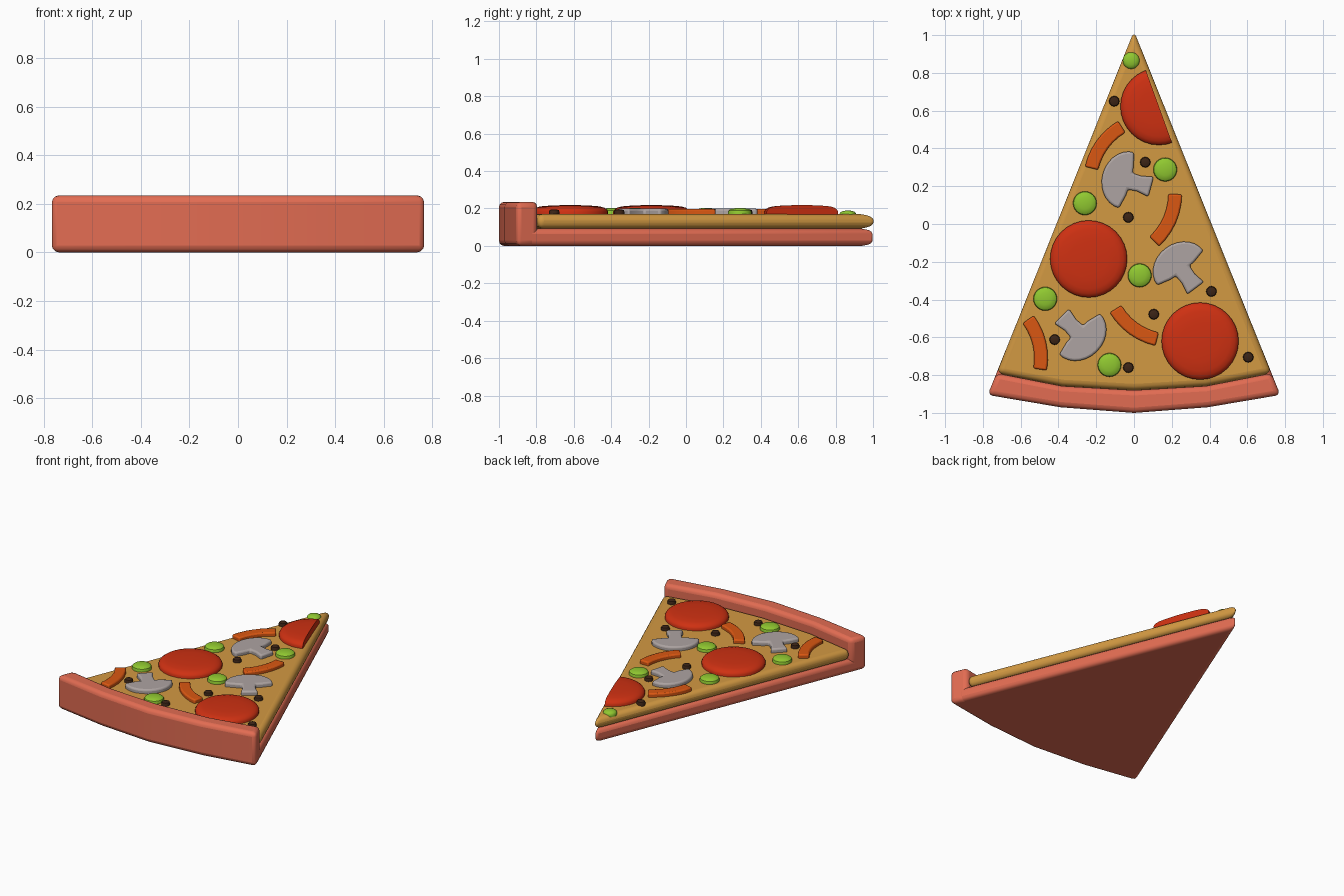
import bpy, bmesh, math
from mathutils import Vector

if "Cube" in bpy.data.objects:
    bpy.data.objects.remove(bpy.data.objects["Cube"])


def material(name, rgb):
    m = bpy.data.materials.new(name)
    m.diffuse_color = (*rgb, 1)
    m.use_nodes = True
    m.node_tree.nodes["Principled BSDF"].inputs["Base Color"].default_value = m.diffuse_color
    return m


CRUST = material("baked crust", (0.76, 0.15, 0.085))
CHEESE = material("golden cheese", (0.65, 0.32, 0.055))
RED = material("sausage red", (0.62, 0.03, 0.006))
GREEN = material("pepper green", (0.28, 0.58, 0.03))
ORANGE = material("strip orange", (0.70, 0.095, 0.006))
GREY = material("mushroom grey", (0.42, 0.37, 0.36))
BLACK = material("olive brown", (0.045, 0.018, 0.008))


def finish(bm, name, mat, bevel=0, segments=3):
    bmesh.ops.recalc_face_normals(bm, faces=bm.faces)
    me = bpy.data.meshes.new(name)
    bm.to_mesh(me)
    bm.free()
    ob = bpy.data.objects.new(name, me)
    bpy.context.collection.objects.link(ob)
    me.materials.append(mat)
    if bevel:
        mod = ob.modifiers.new("round", 'BEVEL')
        mod.width = bevel
        mod.segments = segments
        mod.limit_method = 'ANGLE'
        mod.angle_limit = math.radians(35)
    bpy.ops.object.select_all(action='DESELECT')
    ob.select_set(True)
    bpy.context.view_layer.objects.active = ob
    bpy.ops.object.shade_smooth_by_angle(angle=math.radians(32))
    return ob


def prism(name, pts, z0, z1, mat, bevel, segments=3):
    """Upright prism over a 2D outline with rounded edges."""
    bm = bmesh.new()
    f = bm.faces.new([bm.verts.new((x, y, z0)) for x, y in pts])
    ext = bmesh.ops.extrude_face_region(bm, geom=[f])
    verts = [v for v in ext["geom"] if isinstance(v, bmesh.types.BMVert)]
    bmesh.ops.translate(bm, verts=verts, vec=(0, 0, z1 - z0))
    return finish(bm, name, mat, bevel, segments)


def dome(name, x, y, r, z0, profile, mat, n=32, cut=None):
    """Lathed button; profile is (radius fraction, z). cut keeps one half."""
    bm = bmesh.new()
    rings = []
    for f, z in [(1, z0)] + profile:
        rings.append([bm.verts.new((x + r * f * math.cos(2 * math.pi * i / n),
                                    y + r * f * math.sin(2 * math.pi * i / n), z)) for i in range(n)])
    for a, b in zip(rings, rings[1:]):
        for i in range(n):
            j = (i + 1) % n
            bm.faces.new((a[i], a[j], b[j], b[i]))
    bm.faces.new(rings[0])
    bm.faces.new(rings[-1])
    if cut:
        res = bmesh.ops.bisect_plane(bm, geom=bm.verts[:] + bm.edges[:] + bm.faces[:],
                                     plane_co=(x, y, 0), plane_no=cut, clear_outer=True)
        edges = [e for e in bm.edges if e.is_boundary]
        bmesh.ops.holes_fill(bm, edges=edges, sides=0)
    return finish(bm, name, mat)


def arc(half):
    """Mirror the right half of a back arc into a full left-to-right arc."""
    return [(-x, y) for x, y in reversed(half[1:])] + half


# Dough and cheese
outer = arc([(0, -1.0), (0.39, -0.97), (0.775, -0.905)])
inner = arc([(0, -0.88), (0.38, -0.858), (0.728, -0.79)])
middle = arc([(0, -0.94), (0.385, -0.915), (0.752, -0.848)])
prism("crust_rim", outer + inner[::-1], 0, 0.235, CRUST, 0.028)
prism("dough_base", middle + [(0, 1.015)], 0, 0.092, CRUST, 0.028)
prism("cheese_layer", inner + [(0, 1.022)], 0.092, 0.17, CHEESE, 0.034, 4)

# Sausage slices, the last one cut in half by the slice edge
SLICE = [(1, 0.183), (0.97, 0.194), (0.9, 0.204), (0.78, 0.211), (0.5, 0.216), (0.15, 0.218)]
for i, (x, y, cut) in enumerate([(-0.24, -0.185, None), (0.35, -0.62, None),
                                 (0.132, 0.622, (0.94, 0.34, 0))]):
    dome(f"sausage_slice_{i}", x, y, 0.204, 0.155, SLICE, RED, 32, cut)

# Green pepper buttons
BUTTON = [(1, 0.18), (0.95, 0.189), (0.8, 0.196), (0.5, 0.201), (0.15, 0.203)]
for i, (x, y, r) in enumerate([(-0.015, 0.865, 0.045), (0.165, 0.288, 0.063), (-0.26, 0.11, 0.063),
                               (0.03, -0.272, 0.063), (-0.47, -0.396, 0.063), (-0.13, -0.746, 0.063)]):
    prof = [(f, z - (0.014 if r < 0.05 else 0)) for f, z in BUTTON]
    dome(f"green_pepper_{i}", x, y, r, 0.155, prof, GREEN, 24)

# Olive bits
BIT = [(1, 0.182), (0.88, 0.191), (0.5, 0.195)]
for i, (x, y) in enumerate([(-0.105, 0.65), (0.06, 0.327), (-0.03, 0.035), (0.41, -0.357),
                            (0.105, -0.478), (-0.42, -0.612), (-0.03, -0.76), (0.605, -0.705)]):
    dome(f"olive_bit_{i}", x, y, 0.028, 0.155, BIT, BLACK, 12)

# Curved orange strips, bulging to the right of the a -> b direction
for i, (a, b) in enumerate([((-0.065, 0.515), (-0.225, 0.295)), ((0.108, -0.093), (0.218, 0.158)),
                            ((-0.098, -0.45), (0.122, -0.61)), ((-0.497, -0.77), (-0.56, -0.505))]):
    a, b = Vector(a), Vector(b)
    d = (b - a).normalized()
    side = Vector((d.y, -d.x))
    left, right = [], []
    for k in range(7):
        t = k / 6
        c = a.lerp(b, t) + side * (0.028 * 4 * t * (1 - t))
        n = (side - d * (0.4 * (1 - 2 * t)) * 1.0).normalized()
        right.append(tuple(c + n * 0.036))
        left.append(tuple(c - n * 0.036))
    prism(f"orange_strip_{i}", right + left[::-1], 0.15, 0.197, ORANGE, 0.009, 2)

# Mushroom slices: half-round cap with a flared stem along local +x
shape = [(0.135, -0.055), (0.135, 0.055), (0.07, 0.042), (0.02, 0.045), (0.018, 0.08)]
shape += [(-0.13 * math.sin(t), 0.153 * math.cos(t)) for t in
          [math.pi * k / 14 for k in range(15)]]
shape += [(0.018, -0.08), (0.02, -0.045), (0.07, -0.042)]
for i, (x, y, deg) in enumerate([(-0.04, 0.232, -15), (0.245, -0.232, -53), (-0.288, -0.583, 135)]):
    c, s = math.cos(math.radians(deg)), math.sin(math.radians(deg))
    prism(f"mushroom_slice_{i}", [(x + c * u - s * v, y + s * u + c * v) for u, v in shape],
          0.15, 0.199, GREY, 0.012, 3)
